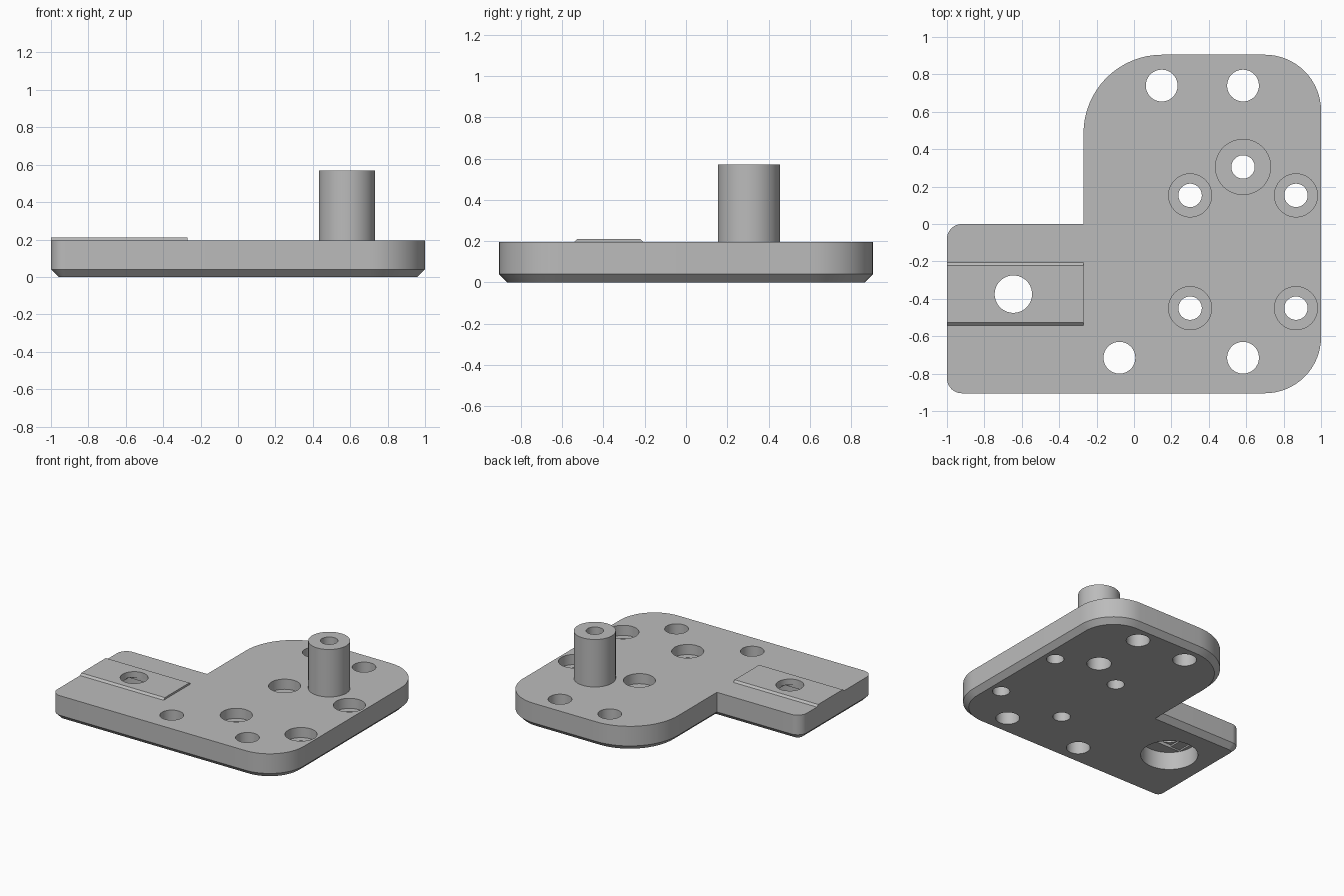
import bpy, bmesh
from math import cos, sin, pi, radians

cube = bpy.data.objects.get("Cube")
if cube:
    bpy.data.objects.remove(cube)

grey = bpy.data.materials.new("plain grey")
grey.use_nodes = True
grey.diffuse_color = (0.5, 0.5, 0.5, 1)
grey.node_tree.nodes["Principled BSDF"].inputs["Base Color"].default_value = (0.5, 0.5, 0.5, 1)

TOP = 0.195       # plate thickness
BEVEL = 0.04      # lower edge chamfer
RIB_TOP = 0.21
POST_TOP = 0.57


def loft(name, loops):
    """Join equal-length loops of points into a closed solid."""
    bm = bmesh.new()
    rings = [[bm.verts.new(p) for p in loop] for loop in loops]
    for a, b in zip(rings, rings[1:]):
        for i in range(len(a)):
            j = (i + 1) % len(a)
            bm.faces.new((a[i], a[j], b[j], b[i]))
    bm.faces.new(rings[0][::-1])
    bm.faces.new(rings[-1])
    bmesh.ops.recalc_face_normals(bm, faces=bm.faces)
    mesh = bpy.data.meshes.new(name)
    bm.to_mesh(mesh)
    bm.free()
    mesh.materials.append(grey)
    obj = bpy.data.objects.new(name, mesh)
    bpy.context.collection.objects.link(obj)
    return obj


def cylinder(name, x, y, r, z0, z1, n=64):
    ring = [(x + r * cos(2 * pi * i / n), y + r * sin(2 * pi * i / n)) for i in range(n)]
    return loft(name, [[(px, py, z) for px, py in ring] for z in (z0, z1)])


def box(name, x, y, hx, hy, z0, z1):
    ring = [(x - hx, y - hy), (x + hx, y - hy), (x + hx, y + hy), (x - hx, y + hy)]
    return loft(name, [[(px, py, z) for px, py in ring] for z in (z0, z1)])


def cut(target, cutters):
    """Subtract each cutter from the target, then remove the modifier."""
    bpy.context.view_layer.objects.active = target
    for c in cutters:
        mod = target.modifiers.new("cut", 'BOOLEAN')
        mod.operation = 'DIFFERENCE'
        mod.solver = 'EXACT'
        mod.object = c
        bpy.ops.object.modifier_apply(modifier=mod.name)


def outline(z, inset):
    """Rounded L-shaped outline, moved inward by the inset."""
    # corner x, corner y, radius, signs of the outward direction
    corners = [(-1, -0.905, 0.08, -1, -1), (1, -0.905, 0.3, 1, -1),
               (1, 0.905, 0.3, 1, 1), (-0.27, 0.905, 0.42, -1, 1),
               (-0.27, 0, 0, -1, 1), (-1, 0, 0.08, -1, 1)]
    points = []
    for x, y, r, sx, sy in corners:
        if r == 0:
            points.append((x - sx * inset, y - sy * inset, z))
            continue
        cx, cy = x - sx * r, y - sy * r
        start = {(1, 1): 0, (-1, 1): 90, (-1, -1): 180, (1, -1): 270}[sx, sy]
        for i in range(17):
            a = radians(start + 90 * i / 16)
            points.append((cx + (r - inset) * cos(a), cy + (r - inset) * sin(a), z))
    return points


# Main parts
plate = loft("base_plate", [outline(0, BEVEL), outline(BEVEL, 0), outline(TOP, 0)])
rib_profile = [(-0.543, TOP), (-0.527, RIB_TOP), (-0.221, RIB_TOP), (-0.205, TOP)]
rib = loft("tab_rib", [[(x, y, z) for y, z in rib_profile] for x in (-1, -0.27)])
PX, PY = 0.583, 0.305
post = cylinder("post", PX, PY, 0.15, TOP, POST_TOP)

# Plain mounting holes
cutters = [cylinder("hole_cutter", x, y, 0.085, -0.1, 0.4)
           for x, y in ((0.148, 0.74), (0.583, 0.74), (0.583, -0.715), (-0.078, -0.715))]

# Stepped screw holes, recessed from the top
for x in (0.3, 0.866):
    for y in (0.153, -0.45):
        cutters.append(cylinder("screw_cutter", x, y, 0.0625, -0.1, 0.4))
        cutters.append(cylinder("recess_cutter", x, y, 0.115, TOP - 0.08, 0.4))

# Post bore, wider from below
post_cutters = [cylinder("bore_cutter", PX, PY, 0.0625, -0.1, 0.7),
                cylinder("wide_bore_cutter", PX, PY, 0.088, -0.1, 0.25)]

# Tab hole with a wide recess below and two shallow bridging steps
TX, TY = -0.645, -0.375
tab_hole = cylinder("tab_hole_cutter", TX, TY, 0.1, -0.1, 0.4)
tab_cutters = [tab_hole,
               cylinder("tab_recess_cutter", TX, TY, 0.205, -0.1, 0.14),
               box("tab_slot_cutter", TX, TY, 0.178, 0.1, 0.1, 0.152),
               box("tab_square_cutter", TX, TY, 0.1, 0.1, 0.1, 0.164)]

cut(plate, cutters + post_cutters + tab_cutters)
cut(post, post_cutters)
cut(rib, [tab_hole])
for c in cutters + post_cutters + tab_cutters:
    bpy.data.objects.remove(c)

# Smooth the rounded walls, keep edges crisp
for obj in (plate, rib, post):
    bpy.ops.object.select_all(action='DESELECT')
    obj.select_set(True)
    bpy.context.view_layer.objects.active = obj
    bpy.ops.object.shade_smooth_by_angle(angle=radians(25))
